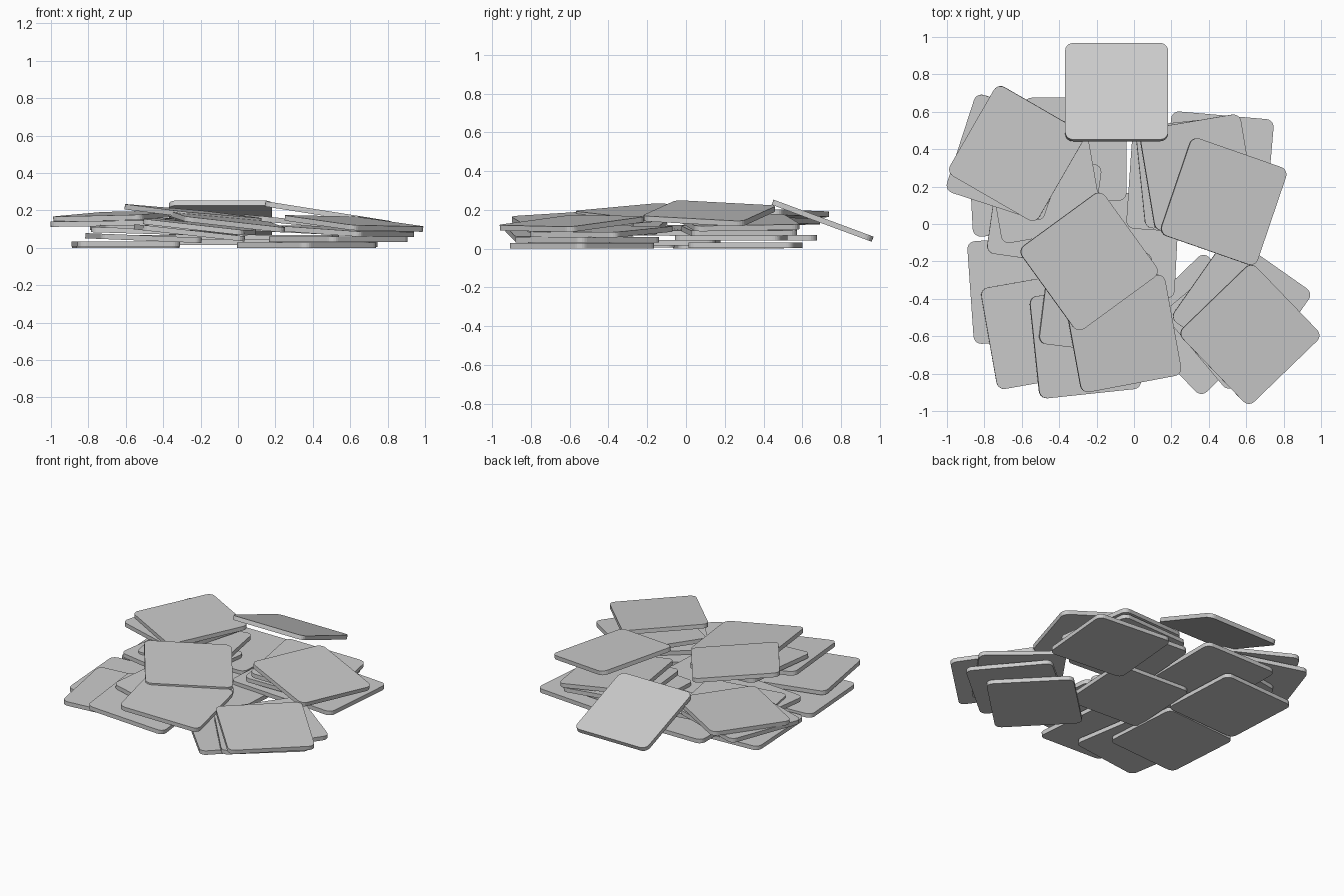
import bpy, bmesh, math
from mathutils import Vector, Matrix

if "Cube" in bpy.data.objects:
    bpy.data.objects.remove(bpy.data.objects["Cube"])

SIDE, THICK, RADIUS = 0.55, 0.028, 0.042


def tile_mesh():
    # square slab with rounded vertical corners
    bm = bmesh.new()
    bmesh.ops.create_cube(bm, size=1)
    bmesh.ops.scale(bm, vec=(SIDE, SIDE, THICK), verts=bm.verts)
    upright = [e for e in bm.edges
               if abs(e.verts[0].co.z - e.verts[1].co.z) > THICK / 2]
    bmesh.ops.bevel(bm, geom=upright, offset=RADIUS, segments=5,
                    profile=0.5, affect='EDGES')
    me = bpy.data.meshes.new("tile")
    bm.to_mesh(me)
    bm.free()
    return me


# each tile: x, y, z of centre, turn in degrees, slope along x, slope along y
piles = {
    "back_left_tile": [
        (-.600, .220, .014, 3, 0, 0),
        (-.315, .400, .055, 0, 0, 0),
        (-.480, .080, .088, -8, -.03, 0),
        (-.480, .210, .108, 10, 0, 0),
        (-.666, .356, .136, -18, .02, .02),
        (-.628, .377, .170, -30, .04, .03),
    ],
    "back_right_tile": [
        (.452, .307, .018, -5, 0, 0),
        (.250, .233, .055, -4, 0, 0),
        (.307, .275, .093, 6, -.05, 0),
        (.340, .275, .134, 9.5, -.10, 0),
        (.479, .120, .182, -19, -.158, 0),
    ],
    "front_right_tile": [
        (.366, -.537, .014, 44, 0, 0),
        (.537, -.510, .046, 40, 0, 0),
        (.575, -.436, .088, -35, -.05, .03),
        (.620, -.590, .130, 44, -.08, .06),
    ],
    "front_left_tile": [
        (-.600, -.350, .020, 4, 0, 0),
        (-.045, -.110, .030, -3, 0, 0),
        (-.505, -.570, .052, 10, -.04, 0),
        (-.260, -.634, .080, 6, -.11, 0),
        (-.206, -.398, .112, -7, -.11, .02),
        (-.060, -.585, .140, 10.5, -.12, .04),
        (-.240, -.200, .182, 36, -.10, .02),
    ],
    "leaning_tile": [(-.093, .705, .144, 0, 0, -.37)],
}

mesh = tile_mesh()
for name, tiles in piles.items():
    for i, (x, y, z, turn, sx, sy) in enumerate(tiles, 1):
        tilt = Vector((0, 0, 1)).rotation_difference(Vector((-sx, -sy, 1)))
        ob = bpy.data.objects.new(f"{name}_{i}", mesh)
        bpy.context.collection.objects.link(ob)
        ob.matrix_world = (Matrix.Translation((x, y, z))
                           @ tilt.to_matrix().to_4x4()
                           @ Matrix.Rotation(math.radians(turn), 4, 'Z'))
